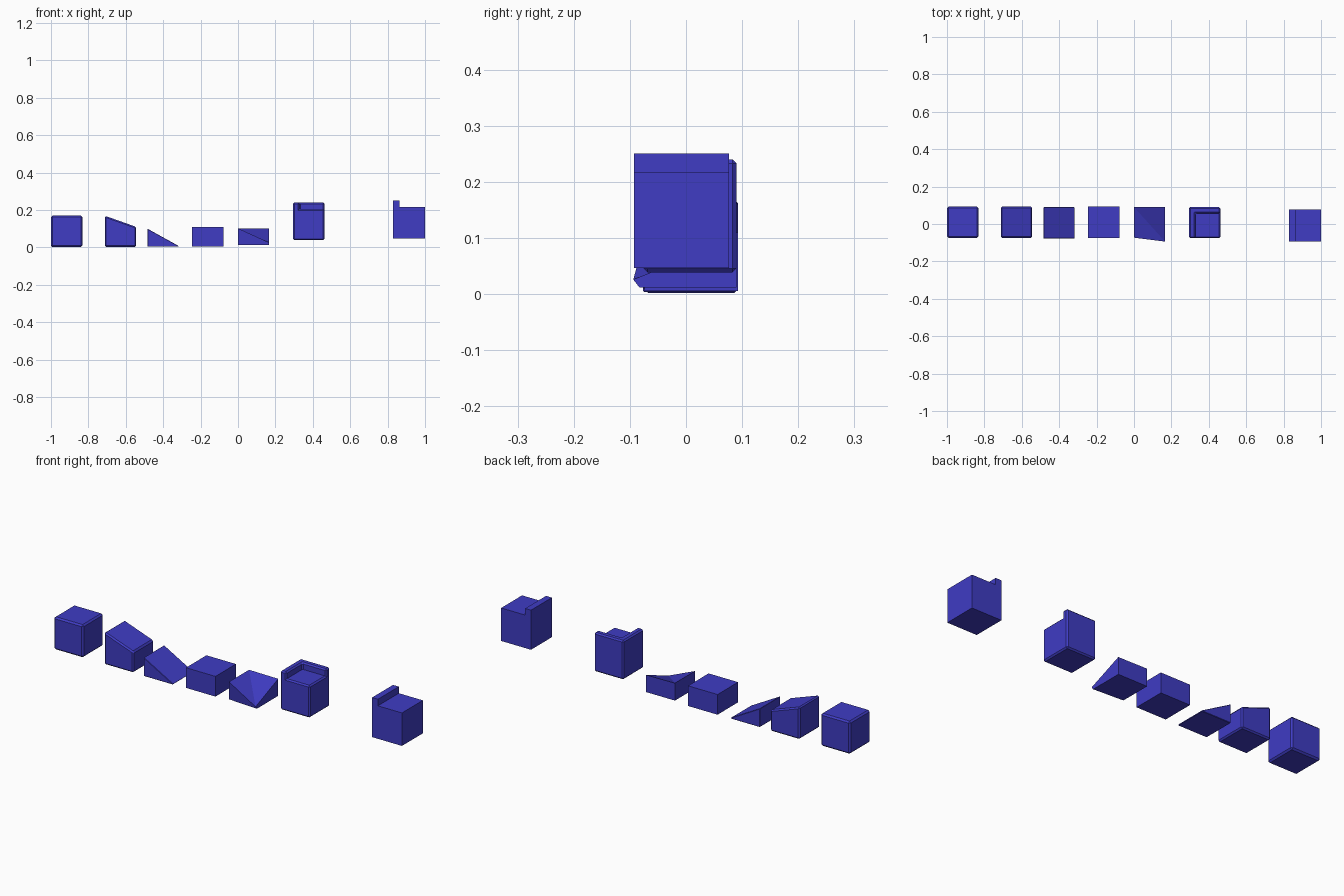
import bpy, bmesh
from mathutils import Vector

if "Cube" in bpy.data.objects:
    bpy.data.objects.remove(bpy.data.objects["Cube"])

blue = bpy.data.materials.new("block_blue")
blue.diffuse_color = (0.05, 0.045, 0.55, 1)
blue.use_nodes = True
blue.node_tree.nodes["Principled BSDF"].inputs["Base Color"].default_value = blue.diffuse_color


def finish(name, bm, bevel=0.0):
    bmesh.ops.recalc_face_normals(bm, faces=bm.faces[:])
    mesh = bpy.data.meshes.new(name)
    bm.to_mesh(mesh)
    bm.free()
    mesh.materials.append(blue)
    ob = bpy.data.objects.new(name, mesh)
    bpy.context.collection.objects.link(ob)
    if bevel:
        m = ob.modifiers.new("chamfer", 'BEVEL')
        m.width = bevel
        m.segments = 1
        m.limit_method = 'ANGLE'
    return ob


def profile_block(name, pts, y0, y1, bevel=0.0):
    # side profile in x/z, extruded front to back
    bm = bmesh.new()
    face = bm.faces.new([bm.verts.new((x, y0, z)) for x, z in pts])
    res = bmesh.ops.extrude_face_region(bm, geom=[face])
    verts = [g for g in res["geom"] if isinstance(g, bmesh.types.BMVert)]
    bmesh.ops.translate(bm, verts=verts, vec=(0, y1 - y0, 0))
    return finish(name, bm, bevel)


# full cube
profile_block("cube_block", [(-1, .002), (-.832, .002), (-.832, .17), (-1, .17)],
              -.074, .093, .008)
# gentle slope
profile_block("slope_block", [(-.712, .002), (-.545, .002), (-.545, .11), (-.712, .169)],
              -.074, .093, .007)
# wedge running down to the floor
profile_block("wedge_block", [(-.484, .004), (-.318, .004), (-.318, .008), (-.484, .1)],
              -.077, .09, .003)
# plain low block
profile_block("low_block", [(-.245, .006), (-.077, .006), (-.077, .11), (-.245, .11)],
              -.074, .093)
# cube with a single rim
profile_block("single_rim_block", [(.83, .047), (1, .047), (1, .217), (.863, .217),
                                   (.863, .251), (.83, .251)], -.093, .077)

# block with one dropped front corner and a valley fold
bm = bmesh.new()
base = [bm.verts.new(p) for p in
        [(0, -.073, .012), (.166, -.083, .012), (.166, .09, .012), (0, .09, .012)]]
top = [bm.verts.new(p) for p in
       [(0, -.073, .102), (.166, -.094, .026), (.166, .09, .1), (0, .09, .102)]]
bm.faces.new(base[::-1])
for i in range(4):
    j = (i + 1) % 4
    bm.faces.new((base[i], base[j], top[j], top[i]))
bm.faces.new((top[3], top[0], top[1]))
bm.faces.new((top[3], top[1], top[2]))
finish("dropped_corner_block", bm)

# cube with an L-shaped rim on the left and back
bm = bmesh.new()
bmesh.ops.create_cube(bm, size=1)
for v in bm.verts:
    v.co = Vector((.378 + v.co.x * .168, .007 + v.co.y * .166, .122 + v.co.z * .166))
for co, no in (((.328, 0, 0), (1, 0, 0)), ((0, .057, 0), (0, 1, 0))):
    bmesh.ops.bisect_plane(bm, geom=bm.verts[:] + bm.edges[:] + bm.faces[:],
                           plane_co=co, plane_no=no)
bm.normal_update()
rim = [f for f in bm.faces if f.normal.z > .9
       and (f.calc_center_median().x < .328 or f.calc_center_median().y > .057)]
res = bmesh.ops.extrude_face_region(bm, geom=rim)
bmesh.ops.translate(bm, vec=(0, 0, .035),
                    verts=[g for g in res["geom"] if isinstance(g, bmesh.types.BMVert)])
bmesh.ops.dissolve_limit(bm, angle_limit=.01, verts=bm.verts[:], edges=bm.edges[:])
finish("corner_rim_block", bm, .007)
